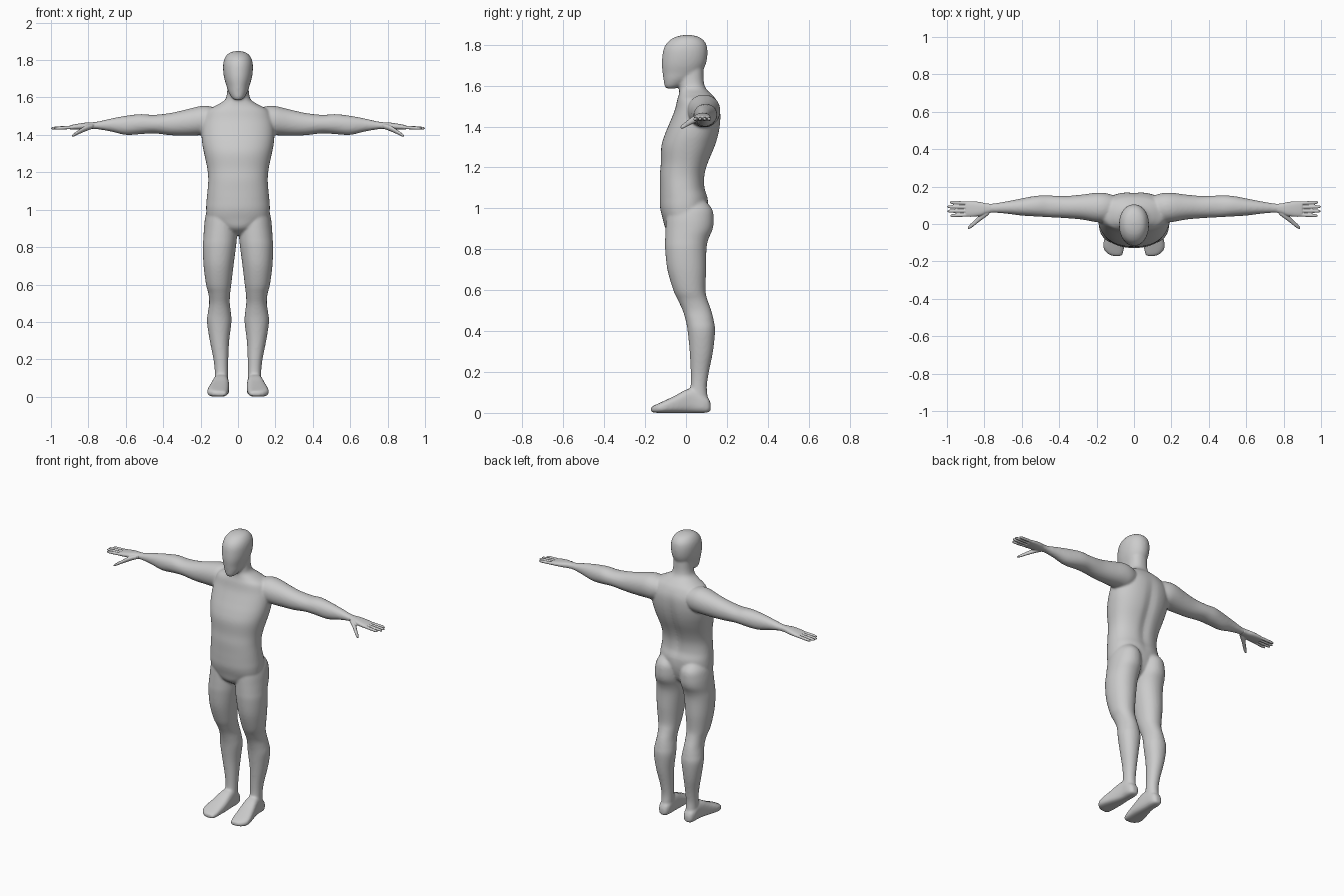
import bpy, bmesh, math


def catmull(p0, p1, p2, p3, t):
    return [0.5 * (2*b + (c - a)*t + (2*a - 5*b + 4*c - d)*t*t + (3*b - a - 3*c + d)*t**3)
            for a, b, c, d in zip(p0, p1, p2, p3)]


def loft(bm, rows, axis, power=2.0, sides=(1,), n=32, steps=4):
    """Rows are (position, a_min, a_max, b_min, b_max); a, b are the two other axes in order."""
    pts = []
    for i in range(len(rows) - 1):
        q = [rows[max(0, min(len(rows) - 1, i + k))] for k in (-1, 0, 1, 2)]
        pts += [catmull(*q, s / steps) for s in range(steps)]
    pts.append(list(rows[-1]))
    for side in sides:
        rings = []
        for t, a0, a1, b0, b1 in pts:
            ring = []
            for k in range(n):
                u = 2 * math.pi * k / n
                c, s = math.cos(u), math.sin(u)
                co = [(a0 + a1)/2 + (a1 - a0)/2 * math.copysign(abs(c)**(2/power), c),
                      (b0 + b1)/2 + (b1 - b0)/2 * math.copysign(abs(s)**(2/power), s)]
                co.insert(axis, t)
                co[0] *= side
                ring.append(bm.verts.new(co))
            rings.append(ring)
        for r, q in zip(rings, rings[1:]):
            for k in range(n):
                bm.faces.new((r[k], r[(k+1) % n], q[(k+1) % n], q[k]))
        bm.faces.new(rings[0])
        bm.faces.new(rings[-1])


def finish(bm, name, voxel, smooth):
    bmesh.ops.recalc_face_normals(bm, faces=bm.faces)
    me = bpy.data.meshes.new(name)
    bm.to_mesh(me)
    bm.free()
    ob = bpy.data.objects.new(name, me)
    bpy.context.collection.objects.link(ob)
    m = ob.modifiers.new("fuse", 'REMESH')
    m.mode, m.voxel_size, m.use_smooth_shade = 'VOXEL', voxel, True
    m = ob.modifiers.new("soften", 'SMOOTH')
    m.factor, m.iterations = 0.5, smooth
    return ob


X, Y, Z = 0, 1, 2
BOTH = (1, -1)
body = bmesh.new()

# torso and neck: z, half width, front, back
torso = [(.865, .03, -.05, .04), (.90, .095, -.098, .08), (.95, .16, -.114, .10), (1.0, .17, -.126, .108),
         (1.05, .168, -.128, .108), (1.1, .163, -.128, .094), (1.16, .159, -.128, .094),
         (1.22, .164, -.123, .11), (1.3, .181, -.121, .143), (1.36, .192, -.104, .161),
         (1.42, .195, -.079, .17), (1.48, .188, -.055, .168), (1.53, .165, -.043, .148),
         (1.557, .118, -.035, .126), (1.585, .072, -.032, .098), (1.62, .059, -.034, .087),
         (1.68, .056, -.03, .085)]
loft(body, [(z, -w, w, f, b) for z, w, f, b in torso], Z, 2.25, n=64)
# spine groove
for v in body.verts:
    if v.co.y > .04 and 1.0 < v.co.z < 1.52:
        fade = math.sin(math.pi * (v.co.z - 1.0) / .52)
        v.co.y -= .013 * fade * math.exp(-(v.co.x / .03)**2)

# head: z, half width, front, back
head = [(1.586, .018, -.096, -.05), (1.60, .034, -.105, -.02), (1.63, .051, -.110, .03), (1.66, .061, -.114, .072),
        (1.70, .073, -.118, .095), (1.74, .079, -.116, .104), (1.78, .079, -.109, .104),
        (1.81, .071, -.092, .095), (1.833, .054, -.062, .072), (1.844, .032, -.03, .042), (1.848, .01, 0, .015)]
loft(body, [(z, -w, w, f, b) for z, w, f, b in head], Z, 2.1, n=48)

# legs: z, inner, outer, front, back
leg = [(1.05, .045, .135, -.07, .08), (1.0, .014, .165, -.09, .126), (.95, .004, .177, -.097, .135),
       (.90, .003, .182, -.10, .131), (.85, .006, .185, -.102, .11), (.8, .011, .188, -.102, .1),
       (.7, .024, .184, -.091, .099), (.6, .036, .171, -.062, .095), (.55, .042, .158, -.039, .106),
       (.5, .044, .154, -.016, .124), (.45, .038, .161, -.001, .136), (.4, .035, .166, .008, .142),
       (.3, .047, .151, .018, .132), (.2, .052, .131, .023, .112), (.13, .053, .124, .022, .102),
       (.08, .053, .124, .01, .106), (.03, .056, .124, 0, .11)]
loft(body, leg, Z, 2.1, BOTH, n=40)

# feet: y, inner, outer, bottom, top
foot = [(.121, .075, .105, .012, .045), (.11, .061, .119, .003, .07), (.085, .053, .127, 0, .088),
        (.04, .05, .13, 0, .118), (0, .048, .138, 0, .113), (-.05, .047, .151, 0, .086),
        (-.1, .05, .163, 0, .062), (-.135, .054, .161, 0, .046), (-.16, .06, .14, .002, .034),
        (-.171, .068, .115, .006, .026)]
loft(body, foot, Y, 2.9, BOTH, n=40)

# arms: x, front, back, bottom, top
arm = [(.10, .03, .15, 1.42, 1.535), (.15, .01, .165, 1.4, 1.553), (.20, .01, .167, 1.398, 1.554),
       (.28, .024, .157, 1.396, 1.535), (.36, .031, .15, 1.398, 1.517), (.45, .036, .152, 1.408, 1.507),
       (.52, .04, .151, 1.404, 1.511), (.6, .045, .137, 1.4, 1.502), (.68, .055, .121, 1.418, 1.487),
       (.75, .06, .11, 1.43, 1.471), (.79, .057, .11, 1.432, 1.467)]
loft(body, arm, X, 2.1, BOTH, n=40)
finish(body, "body", .007, 6)

# hands: palm, four fingers and thumb
for side, name in ((1, "left_hand"), (-1, "right_hand")):
    hand = bmesh.new()
    palm = [(.765, .06, .108, 1.431, 1.468), (.79, .056, .11, 1.431, 1.467), (.82, .044, .117, 1.429, 1.465),
            (.86, .039, .121, 1.428, 1.459), (.89, .039, .121, 1.428, 1.453), (.9, .043, .117, 1.431, 1.45)]
    loft(hand, palm, X, 2.5, (side,))
    for y0, y1, tip in ((.05, .044, .982), (.07, .069, .999), (.09, .092, 1.0), (.11, .116, .985)):
        rows = []
        for k, r in ((0, .0098), (.3, .0092), (.6, .0092), (.85, .0084), (.95, .0064), (1, .003)):
            y, z = y0 + (y1 - y0)*k, 1.441 - .006*k
            rows.append((.87 + (tip - .87)*k, y - r, y + r, z - r, z + r))
        loft(hand, rows, X, 2.0, (side,), n=16)
    thumb = [(.775, .05, .08, 1.434, 1.46), (.80, .032, .07, 1.425, 1.456), (.825, .014, .048, 1.415, 1.444),
             (.85, -.006, .023, 1.404, 1.427), (.873, -.023, .002, 1.393, 1.412), (.888, -.03, -.014, 1.389, 1.399)]
    loft(hand, thumb, X, 2.0, (side,), n=20)
    finish(hand, name, .0035, 3)
